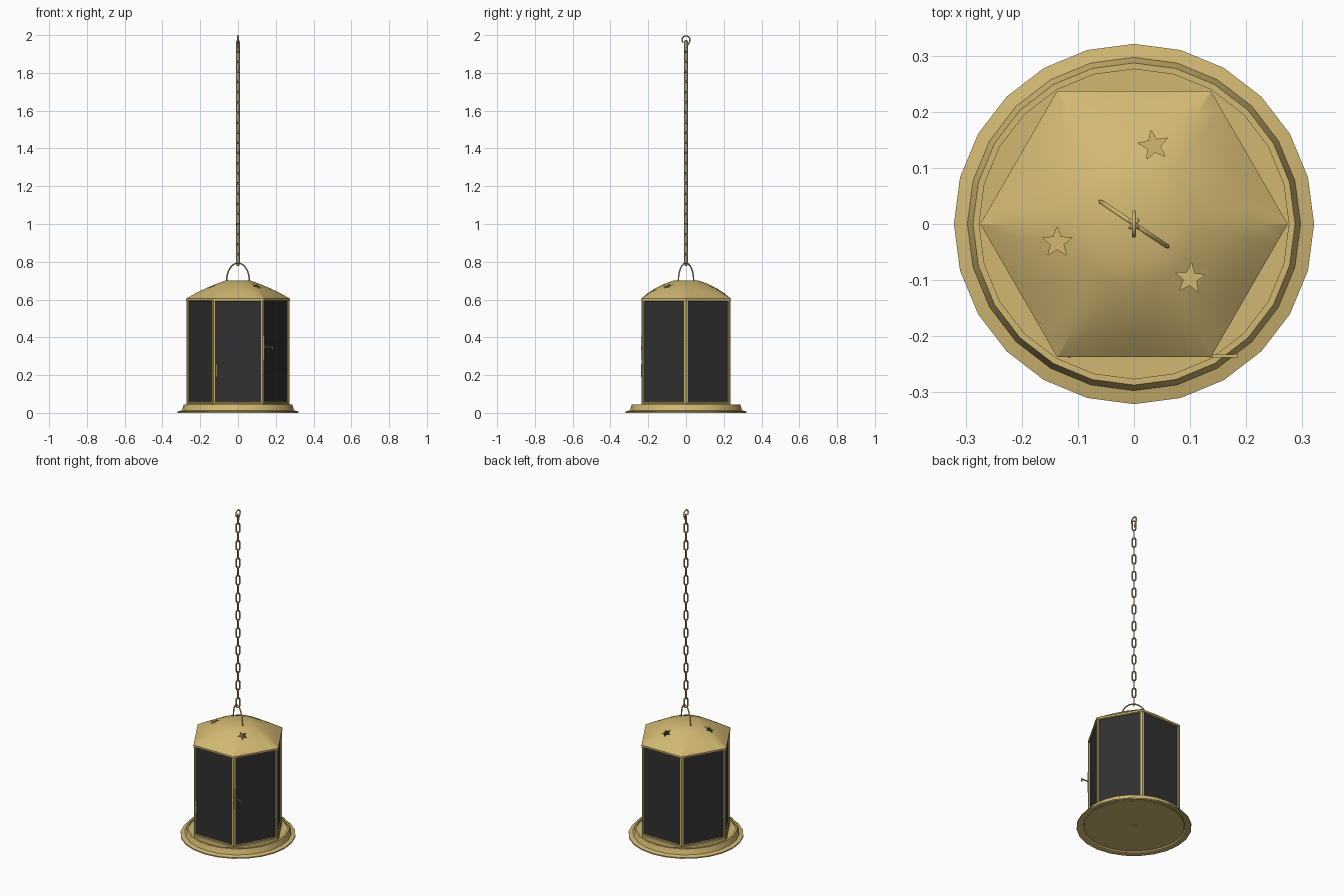
import bpy, bmesh
from math import sin, cos, pi, radians
from mathutils import Vector, Matrix

if "Cube" in bpy.data.objects:
    bpy.data.objects.remove(bpy.data.objects["Cube"])


def material(name, rgb, rough):
    m = bpy.data.materials.new(name)
    m.use_nodes = True
    m.diffuse_color = (*rgb, 1)
    node = m.node_tree.nodes["Principled BSDF"]
    node.inputs["Base Color"].default_value = (*rgb, 1)
    node.inputs["Roughness"].default_value = rough
    return m


BRASS = material("brass", (0.64, 0.48, 0.17), 0.5)
PANE = material("dark glass", (0.03, 0.03, 0.03), 0.5)
HEX_R = 0.272
EAVE = 0.605


def finish(name, bm, smooth=None, mats=(BRASS,)):
    bmesh.ops.recalc_face_normals(bm, faces=bm.faces)
    mesh = bpy.data.meshes.new(name)
    bm.to_mesh(mesh)
    bm.free()
    ob = bpy.data.objects.new(name, mesh)
    bpy.context.collection.objects.link(ob)
    for m in mats:
        mesh.materials.append(m)
    bpy.ops.object.select_all(action="DESELECT")
    ob.select_set(True)
    bpy.context.view_layer.objects.active = ob
    if smooth:
        bpy.ops.object.shade_smooth_by_angle(angle=radians(smooth))
    return ob


def loft(bm, rings, loop=False):
    """Skin a list of equally long closed point rings."""
    vs = [[bm.verts.new(p) for p in ring] for ring in rings]
    n = len(vs[0])
    pairs = list(zip(vs, vs[1:])) + ([(vs[-1], vs[0])] if loop else [])
    for a, b in pairs:
        for i in range(n):
            j = (i + 1) % n
            bm.faces.new((a[i], a[j], b[j], b[i]))
    return vs


def circle(r, z, n=24):
    return [(r * cos(2 * pi * i / n), r * sin(2 * pi * i / n), z) for i in range(n)]


def wire(bm, points, r, closed=False, sides=6):
    """Round wire along a path of points."""
    pts = [Vector(p) for p in points]
    n = len(pts)
    rings = []
    for i, p in enumerate(pts):
        before = pts[i - 1] if closed or i else p
        after = pts[(i + 1) % n] if closed or i < n - 1 else p
        t = (after - before).normalized()
        # paths are flat and stand upright, so their plane normal is horizontal
        side = PLANE
        up = t.cross(side).normalized()
        rings.append([p + r * (cos(2 * pi * k / sides) * side + sin(2 * pi * k / sides) * up)
                      for k in range(sides)])
    vs = loft(bm, rings, closed)
    if not closed:
        bm.faces.new(vs[0])
        bm.faces.new(vs[-1])


# Base rim: flat flange and sloping collar
bm = bmesh.new()
profile = [(0.321, 0.0), (0.321, 0.007), (0.297, 0.013), (0.287, 0.045),
           (0.276, 0.045), (0.284, 0.01), (0.29, 0.005)]
loft(bm, [circle(r, z) for r, z in profile], True)
finish("base_rim", bm, 25)

# Floor disc with a small boss underneath
bm = bmesh.new()
for r, z, depth in ((0.282, 0.016, 0.014), (0.015, 0.009, 0.006)):
    bmesh.ops.create_cone(bm, cap_ends=True, segments=24, radius1=r, radius2=r,
                          depth=depth, matrix=Matrix.Translation((0, 0, z)))
finish("floor_disc", bm)

# Six-sided body: each wall is a corner post, a frame and a recessed pane
bm = bmesh.new()
loft(bm, [circle(HEX_R, z, 6) for z in (0.022, 0.045, EAVE)])
bmesh.ops.recalc_face_normals(bm, faces=bm.faces)
walls = [f for f in bm.faces if f.calc_center_median().z > 0.1]
bmesh.ops.inset_individual(bm, faces=walls, thickness=0.007)
bmesh.ops.inset_individual(bm, faces=walls, thickness=0.003, depth=-0.003)
bmesh.ops.inset_individual(bm, faces=walls, thickness=0.009)
bmesh.ops.inset_individual(bm, faces=walls, thickness=0.001, depth=-0.004)
for f in walls:
    f.material_index = 1
finish("body", bm, None, (BRASS, PANE))


# Roof: hexagonal eave blending into a round crown
def roof_ring(r, z, roundness, n=48):
    ring = []
    for i in range(n):
        a = 2 * pi * i / n
        hexagon = cos(pi / 6) / cos(a % (pi / 3) - pi / 6)
        k = r * (hexagon * (1 - roundness) + roundness)
        ring.append((k * cos(a), k * sin(a), z))
    return ring


bm = bmesh.new()
rings = loft(bm, [roof_ring(*p) for p in (
    (HEX_R + 0.002, 0.594, 0), (HEX_R + 0.002, EAVE, 0), (0.22, 0.636, 0.3),
    (0.165, 0.662, 0.7), (0.11, 0.685, 1), (0.068, 0.7, 1))])
bm.faces.new(rings[-1])
bmesh.ops.recalc_face_normals(bm, faces=bm.faces)
roof = finish("roof", bm)
if sum(p.normal.z for p in roof.data.polygons) < 0:
    roof.data.flip_normals()
shell = roof.modifiers.new("thickness", "SOLIDIFY")
shell.thickness = 0.005
bpy.ops.object.modifier_apply(modifier="thickness")

# Star-shaped openings cut through the roof
bm = bmesh.new()
for x, y, turn in ((0.035, 0.14, 10), (-0.137, -0.033, 0), (0.1, -0.097, -5)):
    def star(z):
        return [(x + (0.028, 0.012)[i % 2] * cos(pi / 2 + radians(turn) + i * pi / 5),
                 y + (0.028, 0.012)[i % 2] * sin(pi / 2 + radians(turn) + i * pi / 5), z)
                for i in range(10)]
    vs = loft(bm, [star(0.6), star(0.75)])
    bm.faces.new(vs[0])
    bm.faces.new(vs[1])
cutter = finish("star_cutter", bm)
cutter.hide_render = True
bpy.context.view_layer.objects.active = roof
cut = roof.modifiers.new("stars", "BOOLEAN")
cut.operation = "DIFFERENCE"
cut.solver = "EXACT"
cut.object = cutter
bpy.ops.object.modifier_apply(modifier="stars")
bpy.data.objects.remove(cutter)
bpy.ops.object.select_all(action="DESELECT")
roof.select_set(True)
bpy.ops.object.shade_smooth_by_angle(angle=radians(28))

# Carrying loop on the crown, turned diagonally
bm = bmesh.new()
along = Vector((cos(radians(-34)), sin(radians(-34)), 0))
PLANE = Vector((-along.y, along.x, 0))
wire(bm, [along * 0.072 * cos(pi * i / 16) + Vector((0, 0, 0.702 + 0.091 * sin(pi * i / 16)))
          for i in range(17)], 0.004)
finish("carrying_loop", bm, 60)

# Chain of links turned alternately
bm = bmesh.new()
COUNT, FIRST, LAST = 22, 0.812, 1.94
pitch = (LAST - FIRST) / (COUNT - 1)
for link in range(COUNT):
    a = link % 2 * pi / 2 + pi / 4
    along = Vector((cos(a), sin(a), 0))
    PLANE = Vector((-along.y, along.x, 0))
    path = []
    for i in range(12):
        t = 2 * pi * (i + 0.5) / 12
        stretch = 0.021 if sin(t) > 0 else -0.021
        path.append(along * 0.01 * cos(t)
                    + Vector((0, 0, FIRST + link * pitch + stretch + 0.01 * sin(t))))
    wire(bm, path, 0.0033, True)
finish("chain", bm, 60)

# Open hook at the top of the chain
bm = bmesh.new()
PLANE = Vector((1, 0, 0))
path = [(0, 0.004, 1.93), (0, 0.008, 1.945), (0, 0.016, 1.958)]
path += [(0, 0.021 * cos(radians(a)), 1.975 + 0.021 * sin(radians(a))) for a in range(-15, 226, 20)]
wire(bm, path, 0.004)
finish("top_hook", bm, 60)

# Door latch by the front corner: thin bar with a short lever, and a hinge
bm = bmesh.new()
for size, place in (((0.005, 0.006, 0.13), (0.137, -0.236, 0.345)),
                    ((0.05, 0.005, 0.006), (0.16, -0.235, 0.348)),
                    ((0.006, 0.006, 0.02), (0.182, -0.235, 0.342)),
                    ((0.006, 0.006, 0.07), (-0.115, -0.236, 0.225))):
    bmesh.ops.create_cube(bm, size=1, matrix=Matrix.Translation(place) @ Matrix.Diagonal((*size, 1)))
finish("door_latch", bm)
